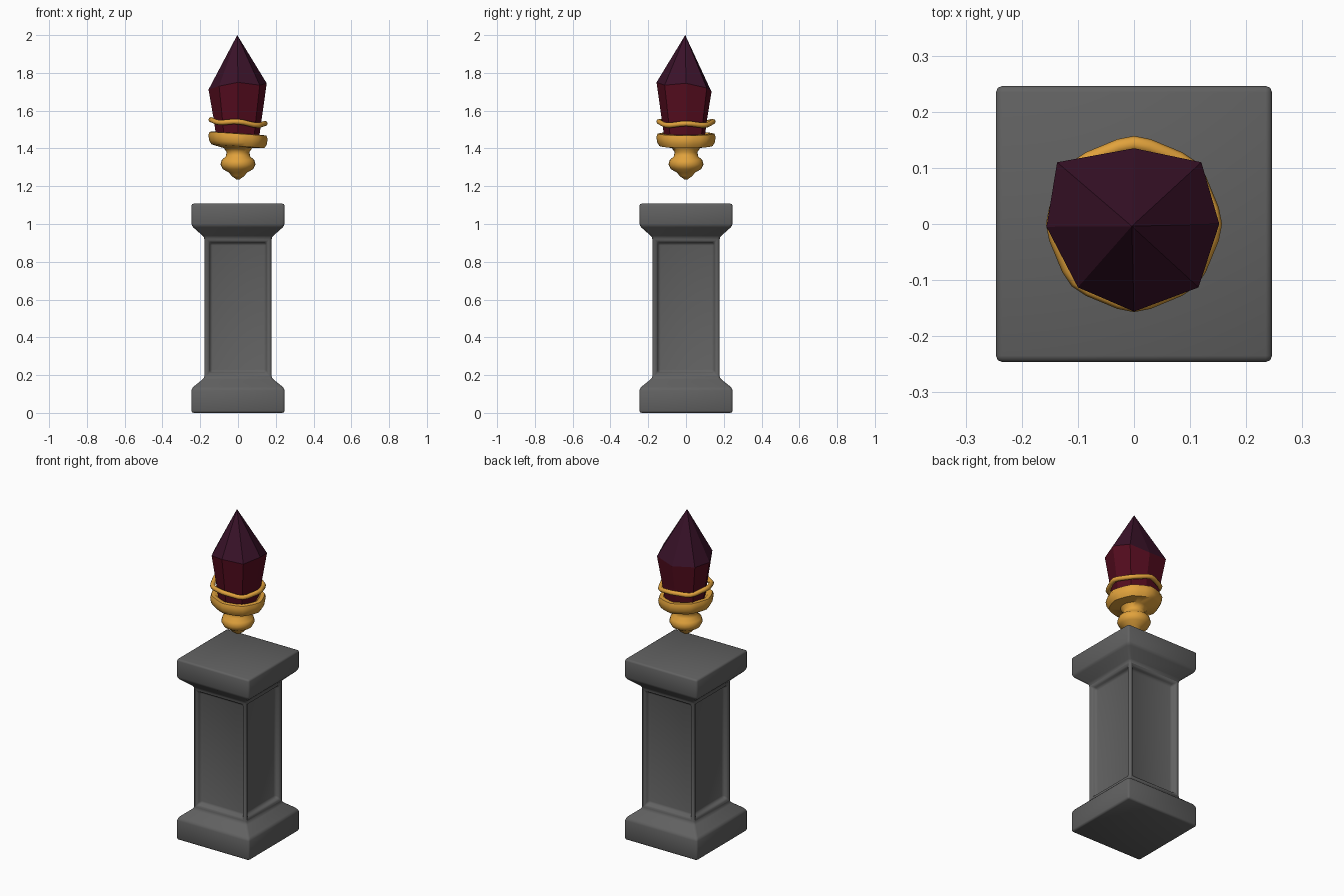
import bpy, bmesh, math

if "Cube" in bpy.data.objects:
    bpy.data.objects.remove(bpy.data.objects["Cube"])


def material(name, rgb):
    m = bpy.data.materials.new(name)
    m.diffuse_color = (*rgb, 1)
    m.use_nodes = True
    m.node_tree.nodes["Principled BSDF"].inputs["Base Color"].default_value = m.diffuse_color
    return m


STONE = material("grey stone", (0.12, 0.12, 0.12))
GOLD = material("gold", (0.75, 0.36, 0.045))
RED = material("deep red crystal", (0.095, 0.004, 0.014))
PURPLE = material("dark purple crystal", (0.042, 0.006, 0.022))


def finish(bm, name, mats, smooth=None):
    bmesh.ops.recalc_face_normals(bm, faces=bm.faces[:])
    me = bpy.data.meshes.new(name)
    bm.to_mesh(me)
    bm.free()
    ob = bpy.data.objects.new(name, me)
    bpy.context.collection.objects.link(ob)
    for m in mats:
        me.materials.append(m)
    if smooth:
        bpy.ops.object.select_all(action='DESELECT')
        ob.select_set(True)
        bpy.context.view_layer.objects.active = ob
        bpy.ops.object.shade_smooth_by_angle(angle=math.radians(smooth))
    return ob


def loft(bm, rings, cap=True, closed=False):
    """Skin a list of equal-length point rings."""
    vs = [[bm.verts.new(p) for p in r] for r in rings]
    n = len(vs[0])
    pairs = list(zip(vs, vs[1:])) + ([(vs[-1], vs[0])] if closed else [])
    for a, b in pairs:
        for i in range(n):
            j = (i + 1) % n
            bm.faces.new((a[i], a[j], b[j], b[i]))
    if cap:
        bm.faces.new(vs[0][::-1])
        bm.faces.new(vs[-1])


# pedestal: square profile with a recessed panel on each shaft side
bm = bmesh.new()
steps = [(0.246, 0.0), (0.246, 0.13), (0.178, 0.185), (0.178, 0.93),
         (0.246, 0.99), (0.246, 1.108)]
loft(bm, [[(-w, -w, z), (w, -w, z), (w, w, z), (-w, w, z)] for w, z in steps])
bmesh.ops.recalc_face_normals(bm, faces=bm.faces[:])
shaft = [f for f in bm.faces if 0.5 < f.calc_center_median().z < 0.6]
bmesh.ops.inset_individual(bm, faces=shaft, thickness=0.032, depth=0)
bmesh.ops.inset_individual(bm, faces=shaft, thickness=0.014, depth=-0.03)
ped = finish(bm, "pedestal", [STONE])
bev = ped.modifiers.new("soft edges", 'BEVEL')
bev.width = 0.014
bev.segments = 2
bev.limit_method = 'ANGLE'
bev.angle_limit = math.radians(35)
bpy.context.view_layer.objects.active = ped
ped.select_set(True)
bpy.ops.object.modifier_apply(modifier=bev.name)
bpy.ops.object.shade_smooth_by_angle(angle=math.radians(50))

# crystal: slightly uneven eight-sided gem, dark tip above the shoulder
shoulder = [(0.152, 0, 1.745), (0.12, 0.11, 1.72), (0, 0.135, 1.70),
            (-0.137, 0.11, 1.72), (-0.156, -0.005, 1.712),
            (-0.10, -0.113, 1.73), (0, -0.156, 1.75), (0.115, -0.113, 1.735)]
bm = bmesh.new()
loft(bm, [[(x * 0.72, y * 0.72, 1.44) for x, y, z in shoulder],
          [(x * 0.82, y * 0.82, 1.55) for x, y, z in shoulder], shoulder], cap=False)
bm.verts.ensure_lookup_table()
tip = bm.verts.new((-0.004, -0.004, 2.0))
rim = bm.verts[16:24]
for i in range(8):
    f = bm.faces.new((rim[i], rim[(i + 1) % 8], tip))
    f.material_index = 1
finish(bm, "crystal", [RED, PURPLE])

# gold cup with stem and knob, turned, rim slightly tilted
profile = [(0.008, 1.236), (0.035, 1.255), (0.047, 1.272), (0.08, 1.29),
           (0.093, 1.315), (0.086, 1.34), (0.065, 1.357), (0.06, 1.38),
           (0.075, 1.402), (0.137, 1.412), (0.149, 1.432), (0.153, 1.46),
           (0.147, 1.478), (0.125, 1.48), (0.10, 1.455)]
N = 24
bm = bmesh.new()
rings = []
for r, z in profile:
    ring = []
    for i in range(N):
        a = 2 * math.pi * i / N
        k = 1 + (0.025 * math.cos(8 * a) if r > 0.1 else 0)
        tilt = -0.07 * r * math.cos(a) if z > 1.405 else 0
        ring.append((r * k * math.cos(a), r * k * math.sin(a), z + tilt))
    rings.append(ring)
loft(bm, rings)
finish(bm, "gold_cup", [GOLD], 50)

# wavy gold wire around the crystal
bm = bmesh.new()
rings = []
for i in range(32):
    a = 2 * math.pi * i / 32
    R = 0.14 + 0.003 * math.cos(8 * a)
    z = 1.536 - 0.010 * math.cos(a) + 0.006 * math.cos(4 * a)
    ring = []
    for k in range(8):
        t = 2 * math.pi * k / 8
        r = R + 0.014 * math.cos(t)
        ring.append((r * math.cos(a), r * math.sin(a), z + 0.014 * math.sin(t)))
    rings.append(ring)
loft(bm, rings, cap=False, closed=True)
finish(bm, "gold_wire_ring", [GOLD], 60)
